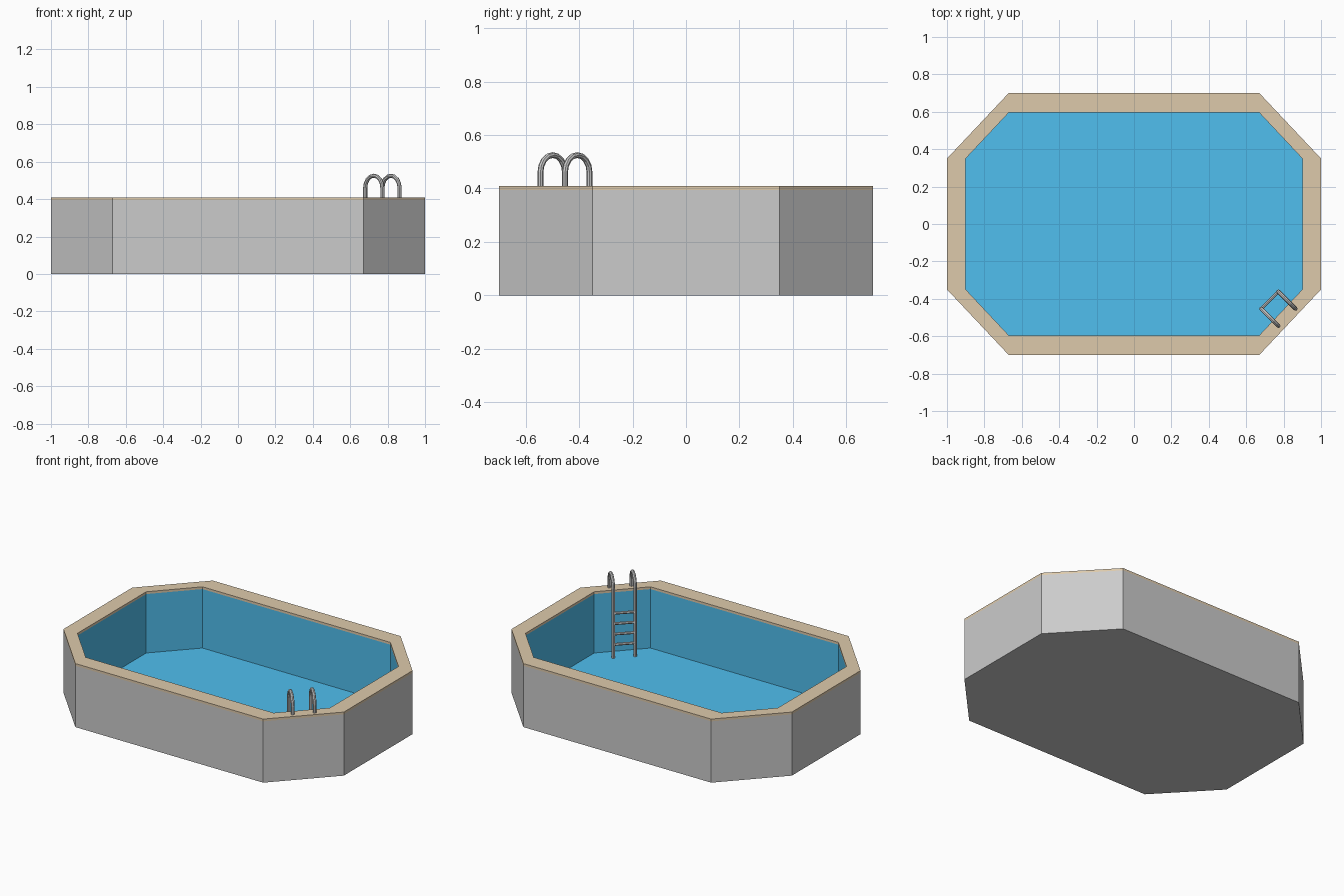
import bpy, bmesh, math
from mathutils import Vector

if "Cube" in bpy.data.objects:
    bpy.data.objects.remove(bpy.data.objects["Cube"])

HEIGHT, RIM_Z, FLOOR_Z = 0.41, 0.395, 0.015
OUTER = [(0.67, 0.70), (1.0, 0.35)]
INNER = [(0.67, 0.595), (0.90, 0.35)]


def octagon(quarter, z):
    """Mirror two corner points into a counter-clockwise octagon."""
    (ax, ay), (bx, by) = quarter
    pts = [(bx, by), (ax, ay), (-ax, ay), (-bx, by),
           (-bx, -by), (-ax, -ay), (ax, -ay), (bx, -by)]
    return [(x, y, z) for x, y in pts]


def loft(name, loops, cap=None, closed=False, mat=None):
    """Bridge successive octagons; cap one loop or close the section into a ring."""
    bm = bmesh.new()
    rings = [[bm.verts.new(p) for p in loop] for loop in loops]
    pairs = list(zip(rings, rings[1:]))
    if closed:
        pairs.append((rings[-1], rings[0]))
    for a, b in pairs:
        for i in range(len(a)):
            j = (i + 1) % len(a)
            bm.faces.new((a[i], a[j], b[j], b[i]))
    if cap == "down":
        bm.faces.new(rings[0][::-1])
    elif cap == "up":
        bm.faces.new(rings[-1])
    me = bpy.data.meshes.new(name)
    bm.to_mesh(me)
    bm.free()
    if mat:
        me.materials.append(mat)
    ob = bpy.data.objects.new(name, me)
    bpy.context.collection.objects.link(ob)
    return ob


def tube(name, points, radius):
    """Eight-sided pipe along a path."""
    cu = bpy.data.curves.new(name, 'CURVE')
    cu.dimensions = '3D'
    cu.bevel_depth = radius
    cu.bevel_resolution = 2
    cu.use_fill_caps = True
    sp = cu.splines.new('POLY')
    sp.points.add(len(points) - 1)
    for p, co in zip(sp.points, points):
        p.co = (*co, 1)
        p.radius = 1
    sp.use_smooth = False
    ob = bpy.data.objects.new(name, cu)
    bpy.context.collection.objects.link(ob)
    return ob


def colour(name, rgb):
    m = bpy.data.materials.new(name)
    m.diffuse_color = (*rgb, 1)
    m.use_nodes = True
    m.node_tree.nodes["Principled BSDF"].inputs["Base Color"].default_value = m.diffuse_color
    return m


blue = colour("pool_blue", (0.08, 0.52, 0.86))
wood = colour("rim_wood", (0.73, 0.59, 0.41))

# Grey outside wall and underside
loft("outer_wall", [octagon(OUTER, 0), octagon(OUTER, RIM_Z)], cap="down")

# Blue inside walls and floor
loft("pool_liner", [octagon(INNER, RIM_Z), octagon(INNER, FLOOR_Z)], cap="up", mat=blue)

# Wooden rim around the top
loft("wooden_rim", [octagon(OUTER, RIM_Z), octagon(OUTER, HEIGHT),
                    octagon(INNER, HEIGHT), octagon(INNER, RIM_Z)], closed=True, mat=wood)

# Ladder across the front right corner
centre = Vector((0.772, -0.453, 0))
out = Vector((1, -1, 0)).normalized()
side = Vector((1, 1, 0)).normalized()
up = Vector((0, 0, 1))
R, HALF, SPRING = 0.065, 0.065, 0.46

for label, s in (("left", -1), ("right", 1)):
    base = centre + side * HALF * s
    path = [base - out * R + up * FLOOR_Z]
    for i in range(9):
        a = math.pi * (1 - i / 8)
        path.append(base + out * R * math.cos(a) + up * (SPRING + R * math.sin(a)))
    path.append(base + out * R + up * (HEIGHT - 0.005))
    tube("ladder_rail_" + label, path, 0.011)

# Ladder rungs between the inside legs
for n in range(4):
    mid = centre - out * R + up * (0.10 + 0.067 * n)
    tube(f"ladder_rung_{n + 1}", [mid - side * HALF, mid + side * HALF], 0.009)
